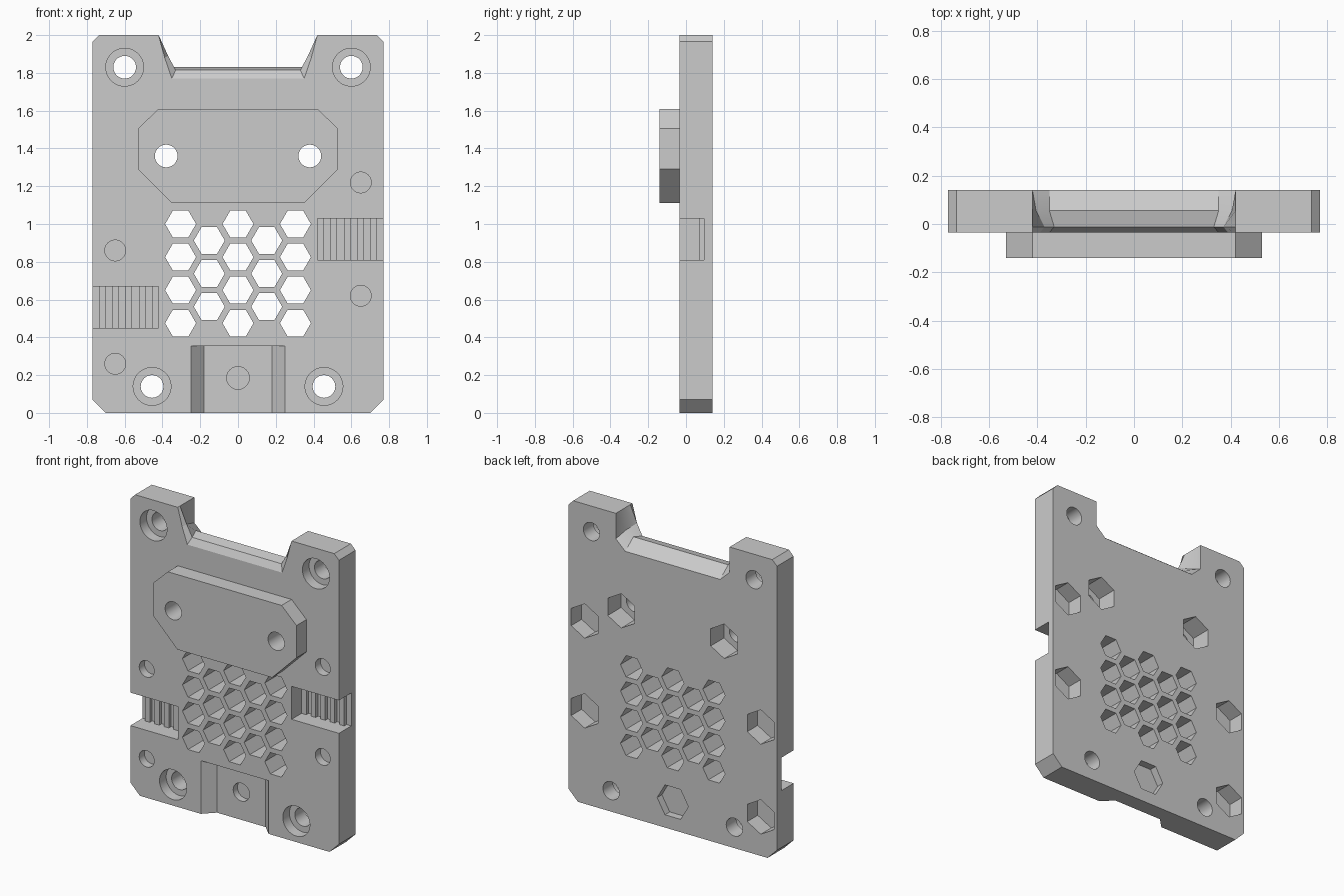
import bpy, bmesh
from math import cos, sin, pi, radians

if "Cube" in bpy.data.objects:
    bpy.data.objects.remove(bpy.data.objects["Cube"], do_unlink=True)

FRONT, BACK = -0.035, 0.14
OUT = 0.3   # cutter overshoot

grey = bpy.data.materials.new("plain_grey")
grey.use_nodes = True
grey.diffuse_color = (0.6, 0.6, 0.6, 1)
grey.node_tree.nodes["Principled BSDF"].inputs["Base Color"].default_value = (0.6, 0.6, 0.6, 1)


def loft(sections):
    """Sections are (y, [(x, z), ...]) with equal point counts."""
    return sections


def prism(points, y0, y1):
    return loft([(y0, points), (y1, points)])


def ngon(x, z, r, sides, y0, y1, turn=0):
    angles = [turn + 2 * pi * i / sides for i in range(sides)]
    return prism([(x + r * cos(a), z + r * sin(a)) for a in angles], y0, y1)


def box(x0, x1, z0, z1, y0, y1):
    return prism([(x0, z0), (x1, z0), (x1, z1), (x0, z1)], y0, y1)


def make_object(name, solids):
    bm = bmesh.new()
    for sections in solids:
        rings = [[bm.verts.new((x, y, z)) for x, z in pts] for y, pts in sections]
        bm.faces.new(rings[0])
        bm.faces.new(rings[-1])
        for a, b in zip(rings, rings[1:]):
            for i in range(len(a)):
                j = (i + 1) % len(a)
                bm.faces.new((a[i], a[j], b[j], b[i]))
    bmesh.ops.recalc_face_normals(bm, faces=bm.faces)
    mesh = bpy.data.meshes.new(name)
    bm.to_mesh(mesh)
    bm.free()
    mesh.materials.append(grey)
    obj = bpy.data.objects.new(name, mesh)
    bpy.context.scene.collection.objects.link(obj)
    return obj


def combine(target, name, solids, operation="DIFFERENCE"):
    tool = make_object(name, solids)
    tool.hide_render = True
    mod = target.modifiers.new(name, "BOOLEAN")
    mod.operation, mod.solver, mod.object = operation, "EXACT", tool
    bpy.ops.object.select_all(action="DESELECT")
    bpy.context.view_layer.objects.active = target
    target.select_set(True)
    bpy.ops.object.modifier_apply(modifier=mod.name)
    bpy.data.objects.remove(tool, do_unlink=True)


def mirrored(half):
    """Close a right-hand outline with its mirror image."""
    return half + [(-x, z) for x, z in reversed(half)]


# Main plate with chamfered corners, and the raised pad on its front
plate = make_object("mounting_plate", [prism(
    mirrored([(0.70, 0), (0.77, 0.07), (0.77, 1.965), (0.735, 2)]), FRONT, BACK)])
combine(plate, "raised_pad", [prism(
    mirrored([(0.35, 1.11), (0.53, 1.29), (0.53, 1.505), (0.42, 1.61)]), -0.14, 0.0)], "UNION")

# Top notch with a ridged floor and flared cheeks
front_lip = mirrored([(0.35, 1.77), (0.388, 1.88), (0.42, 2.0), (0.42, 2.2)])
back_lip = mirrored([(0.35, 1.765), (0.42, 1.83), (0.42, 2.0), (0.42, 2.2)])
combine(plate, "top_notch", [loft([
    (-OUT, front_lip), (FRONT, front_lip),
    (-0.012, mirrored([(0.33, 1.815), (0.37, 1.89), (0.42, 2.0), (0.42, 2.2)])),
    (0.055, mirrored([(0.35, 1.83), (0.405, 1.86), (0.42, 2.0), (0.42, 2.2)])),
    (BACK, back_lip), (OUT, back_lip)])])

# Bottom recess with sloping sides
combine(plate, "bottom_recess", [loft([
    (y, mirrored([(x, -0.2), (x, 0.355)]))
    for x, y in ((0.285, FRONT - 0.035), (0.18, 0.035))])])

# Side slots, then the grooves in their floors
combine(plate, "side_slots", [
    box(0.42, 0.9, 0.81, 1.03, -OUT, 0.07),
    box(-0.9, -0.42, 0.45, 0.67, -OUT, 0.07)])
grooves = []
for i in range(5):
    x1 = 0.77 - 0.07 * i
    x0, x1 = x1 - 0.035, x1 + (0.1 if i == 0 else 0)
    grooves += [box(x0, x1, 0.81, 1.03, 0.0, 0.095),
                box(-x1, -x0, 0.45, 0.67, 0.0, 0.095)]
combine(plate, "slot_grooves", grooves)

# Honeycomb vent
vents = []
for column in range(-2, 3):
    odd = column % 2
    for row in range(3 if odd else 4):
        z = 1.0 - 0.175 * row - (0.0875 if odd else 0)
        vents.append(ngon(0.152 * column, z, 0.082, 6, -OUT, OUT))
combine(plate, "honeycomb_vent", vents)

# Corner screw holes with counterbores, and the pad's screw holes
corners = [(s * x, z) for s in (-1, 1) for x, z in ((0.6, 1.83), (0.455, 0.14))]
pad_holes = [(-0.38, 1.36), (0.38, 1.36)]
combine(plate, "screw_holes", [ngon(x, z, 0.06, 48, -OUT, OUT) for x, z in corners + pad_holes])
combine(plate, "counterbores", [ngon(x, z, 0.1, 48, -OUT, 0.035) for x, z in corners])

# Blind front holes, backed by hexagonal nut pockets
blind = [(-0.65, 0.86), (-0.65, 0.26), (0.65, 1.22), (0.65, 0.62)]
combine(plate, "blind_holes", [ngon(x, z, 0.055, 48, -OUT, 0.02) for x, z in blind]
        + [ngon(0, 0.185, 0.06, 48, -OUT, 0.08)])
combine(plate, "nut_pockets",
        [ngon(x, z, 0.115, 6, 0.03, OUT, pi / 6) for x, z in blind]
        + [ngon(x, z, 0.115, 6, 0.0, OUT, pi / 6) for x, z in pad_holes]
        + [ngon(0, 0.185, 0.115, 6, 0.09, OUT)])

bpy.ops.object.shade_smooth_by_angle(angle=radians(25))
